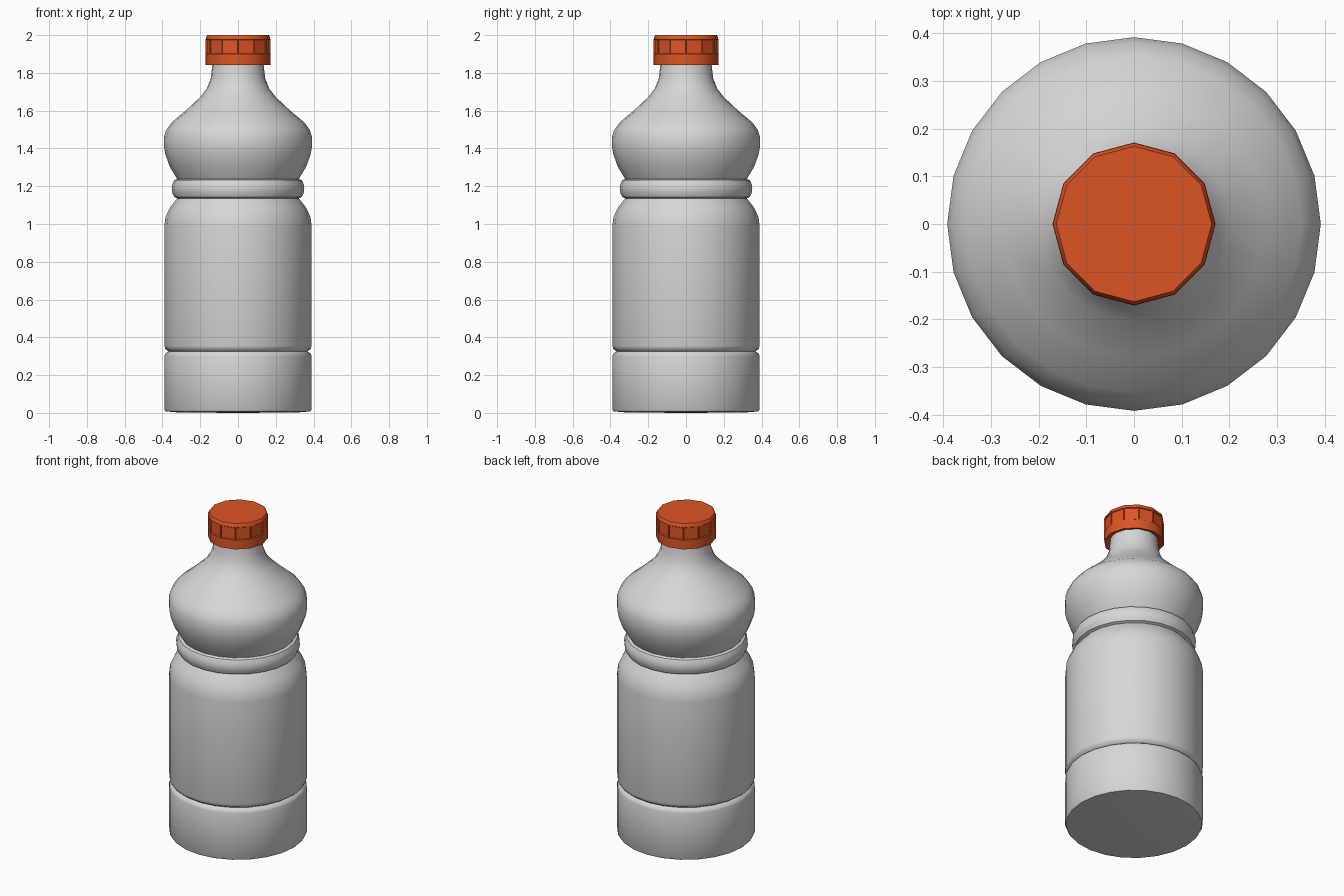
import bpy, bmesh, math

if "Cube" in bpy.data.objects:
    bpy.data.objects.remove(bpy.data.objects["Cube"])


def material(name, rgb):
    m = bpy.data.materials.new(name)
    m.diffuse_color = (*rgb, 1)
    m.use_nodes = True
    m.node_tree.nodes["Principled BSDF"].inputs["Base Color"].default_value = m.diffuse_color
    return m


def lathe(bm, profile, sides):
    """Spin a (radius, z) profile; radius 0 makes a pole. Returns wall faces per band."""
    rings = []
    for r, z in profile:
        if r == 0:
            rings.append([bm.verts.new((0, 0, z))] * sides)
        else:
            rings.append([bm.verts.new((r * math.cos(math.tau * i / sides),
                                        r * math.sin(math.tau * i / sides), z))
                          for i in range(sides)])
    bands = []
    for a, b in zip(rings, rings[1:]):
        band = []
        for i in range(sides):
            j = (i + 1) % sides
            quad = list(dict.fromkeys((a[i], a[j], b[j], b[i])))
            band.append(bm.faces.new(quad))
        bands.append(band)
    return bands


def finish(bm, name, mat, angle):
    bmesh.ops.recalc_face_normals(bm, faces=bm.faces[:])
    me = bpy.data.meshes.new(name)
    bm.to_mesh(me)
    bm.free()
    me.materials.append(mat)
    ob = bpy.data.objects.new(name, me)
    bpy.context.collection.objects.link(ob)
    bpy.ops.object.select_all(action='DESELECT')
    ob.select_set(True)
    bpy.context.view_layer.objects.active = ob
    bpy.ops.object.shade_smooth_by_angle(angle=math.radians(angle))
    return ob


grey = material("light grey plastic", (0.68, 0.68, 0.68))
orange = material("orange plastic", (0.72, 0.09, 0.018))

# Bottle body: base, groove, label wall, waist ring, bulb, shoulder, neck
body = [(0, 0.0), (0.31, 0.002), (0.384, 0.008), (0.39, 0.018),
        (0.39, 0.30), (0.385, 0.315), (0.368, 0.326), (0.385, 0.338), (0.39, 0.355),
        (0.39, 0.99), (0.384, 1.035), (0.362, 1.085), (0.322, 1.136),
        (0.338, 1.143), (0.348, 1.165), (0.351, 1.187), (0.348, 1.21),
        (0.338, 1.232), (0.322, 1.238),
        (0.362, 1.305), (0.385, 1.37), (0.392, 1.41), (0.392, 1.46), (0.381, 1.497),
        (0.352, 1.537), (0.277, 1.60), (0.20, 1.672), (0.165, 1.717),
        (0.144, 1.772), (0.135, 1.85), (0.135, 1.90), (0, 1.90)]
bm = bmesh.new()
lathe(bm, body, 24)
finish(bm, "bottle_body", grey, 40)

# Twelve-sided cap with shallow grip panels
bm = bmesh.new()
bands = lathe(bm, [(0.13, 1.86), (0.158, 1.843), (0.171, 1.843), (0.171, 1.90),
                   (0.171, 1.978), (0.170, 1.988), (0.163, 2.0), (0, 2.0)], 12)
bmesh.ops.recalc_face_normals(bm, faces=bm.faces[:])
bmesh.ops.inset_individual(bm, faces=bands[3], thickness=0.005, depth=-0.005)
finish(bm, "screw_cap", orange, 35)
